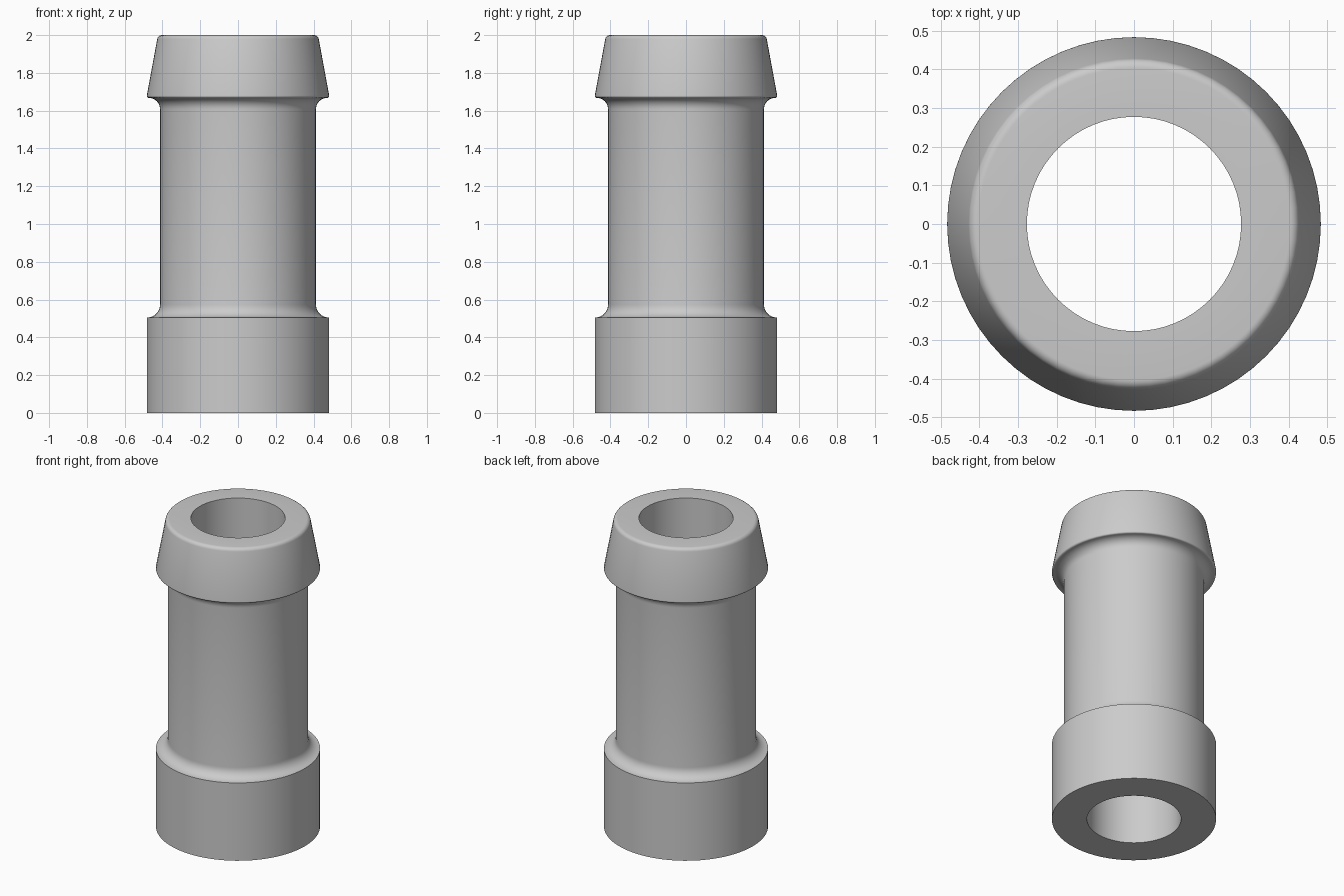
import bpy, bmesh, math

if "Cube" in bpy.data.objects:
    bpy.data.objects.remove(bpy.data.objects["Cube"])

SEGMENTS = 64
R_BORE, R_SHAFT, R_OUT = 0.277, 0.413, 0.483


def arc(cx, cz, r, start, end, steps=8):
    """Points on a circular arc in the (radius, height) plane."""
    angles = [math.radians(start + (end - start) * i / steps) for i in range(steps + 1)]
    return [(cx + r * math.cos(a), cz + r * math.sin(a)) for a in angles]


# Closed section of the hose fitting, from the bottom bore edge outwards and up
profile = [(R_BORE, 0.0), (R_OUT, 0.0), (R_OUT, 0.505)]
# Fillet from base collar to shaft
profile += arc(R_OUT - 0.002, 0.573, 0.068, 270, 180)
# Fillet from shaft to barb
profile += arc(R_SHAFT + 0.06, 1.608, 0.06, 180, 90)
# Small round on the barb's lower lip, then taper
profile += arc(R_OUT - 0.01, 1.678, 0.01, -90, 10, 5)
# Rounded top rim
profile += arc(0.403, 1.975, 0.025, 10, 90, 6)
profile += [(R_BORE, 2.0)]

# Revolve the section
bm = bmesh.new()
rings = []
for s in range(SEGMENTS):
    a = 2 * math.pi * s / SEGMENTS
    rings.append([bm.verts.new((r * math.cos(a), r * math.sin(a), z)) for r, z in profile])
n = len(profile)
for s in range(SEGMENTS):
    a, b = rings[s], rings[(s + 1) % SEGMENTS]
    for i in range(n):
        j = (i + 1) % n
        bm.faces.new((a[i], b[i], b[j], a[j]))
bmesh.ops.recalc_face_normals(bm, faces=bm.faces)

mesh = bpy.data.meshes.new("hose_fitting")
bm.to_mesh(mesh)
bm.free()
fitting = bpy.data.objects.new("hose_fitting", mesh)
bpy.context.collection.objects.link(fitting)

# Plain grey material
grey = bpy.data.materials.new("light_grey")
grey.diffuse_color = (0.6, 0.6, 0.6, 1.0)
grey.use_nodes = True
grey.node_tree.nodes["Principled BSDF"].inputs["Base Color"].default_value = grey.diffuse_color
mesh.materials.append(grey)

# Smooth surfaces with sharp rims
bpy.context.view_layer.objects.active = fitting
fitting.select_set(True)
bpy.ops.object.shade_smooth_by_angle(angle=math.radians(30))
